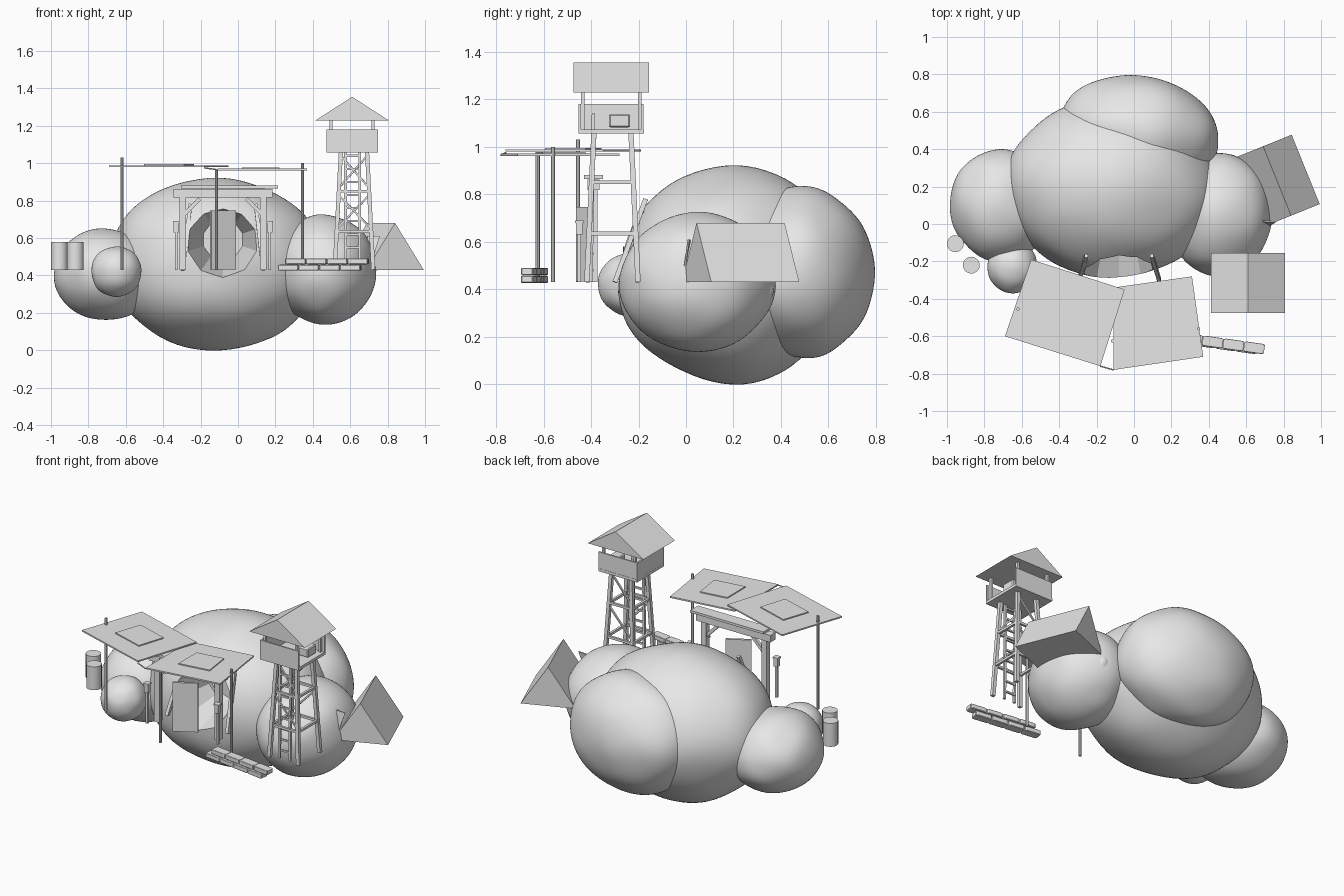
import bpy, bmesh, math
from mathutils import Vector, noise

cube = bpy.data.objects.get("Cube")
if cube:
    bpy.data.objects.remove(cube, do_unlink=True)

grey = bpy.data.materials.new("plain_grey")
grey.use_nodes = True
grey.diffuse_color = (0.8, 0.8, 0.8, 1)
grey.node_tree.nodes["Principled BSDF"].inputs["Base Color"].default_value = grey.diffuse_color

GROUND = 0.43


def finish(name):
    ob = bpy.context.object
    ob.name = name
    ob.data.materials.append(grey)
    return ob


def box(name, centre, size, turn=0):
    bpy.ops.mesh.primitive_cube_add(size=1, location=centre, rotation=(0, 0, turn))
    ob = finish(name)
    ob.scale = size
    return ob


def bar(name, a, b, width=0.015, depth=None):
    a, b = Vector(a), Vector(b)
    ob = box(name, (a + b) / 2, (width, depth or width, (b - a).length))
    ob.rotation_mode = 'QUATERNION'
    ob.rotation_quaternion = Vector((0, 0, 1)).rotation_difference(b - a)
    return ob


def cylinder(name, x, y, low, high, radius, sides=16):
    bpy.ops.mesh.primitive_cylinder_add(vertices=sides, radius=radius, depth=high - low,
                                        location=(x, y, (low + high) / 2))
    ob = finish(name)
    bpy.ops.object.shade_smooth_by_angle()
    return ob


def prism(name, outline, direction):
    """Extrude a flat outline along a direction."""
    bm = bmesh.new()
    face = bm.faces.new([bm.verts.new(p) for p in outline])
    moved = bmesh.ops.extrude_face_region(bm, geom=[face])["geom"]
    verts = [v for v in moved if isinstance(v, bmesh.types.BMVert)]
    bmesh.ops.translate(bm, verts=verts, vec=direction)
    bmesh.ops.recalc_face_normals(bm, faces=bm.faces)
    mesh = bpy.data.meshes.new(name)
    bm.to_mesh(mesh)
    bm.free()
    ob = bpy.data.objects.new(name, mesh)
    bpy.context.collection.objects.link(ob)
    mesh.materials.append(grey)
    return ob


def gable(name, centre, width, length, height, turn=0):
    w, l = width / 2, length / 2
    ob = prism(name, [(-w, -l, 0), (w, -l, 0), (0, -l, height)], (0, length, 0))
    ob.location = centre
    ob.rotation_euler.z = turn
    return ob


def rock(name, centre, radii, turn=0, lump=0.035):
    bpy.ops.mesh.primitive_ico_sphere_add(subdivisions=5, radius=1, location=centre,
                                          rotation=(0, 0, turn))
    ob = finish(name)
    offset = Vector(centre) * 7
    for v in ob.data.vertices:
        n = v.co.normalized()
        swell = 1 + lump * noise.noise(n * 1.6 + offset)
        v.co = Vector([n[i] * radii[i] * swell for i in range(3)])
    bpy.ops.object.shade_smooth_by_angle()
    return ob


# Floating rock masses
main = rock("main_rock", (-0.12, 0.19, 0.46), (0.57, 0.48, 0.455))
rock("back_rock", (0.03, 0.49, 0.47), (0.43, 0.3, 0.36), math.radians(-10))
rock("left_rock", (0.46, 0.05, 0.43), (0.28, 0.33, 0.29))
rock("right_rock", (-0.71, 0.1, 0.405), (0.275, 0.3, 0.245))
rock("small_front_rock", (-0.65, -0.23, 0.42), (0.135, 0.14, 0.135))
rock("small_side_rock", (0.52, 0.32, 0.4), (0.045, 0.05, 0.06))

# Cave mouth hollowed out of the main rock
bpy.ops.mesh.primitive_cone_add(vertices=10, radius1=0.26, radius2=0.11, depth=0.5,
                                location=(-0.08, -0.23, 0.59),
                                rotation=(math.radians(-90), 0, 0))
cutter = finish("cave_cutter")
cutter.hide_render = True
cutter.hide_set(True)
cut = main.modifiers.new("cave", 'BOOLEAN')
cut.operation = 'DIFFERENCE'
cut.solver = 'EXACT'
cut.object = cutter

# Gate in front of the cave
GATE_Y = -0.39
for side in (-1, 1):
    x = -0.08 + side * 0.215
    box("gate_post", (x, GATE_Y, 0.625), (0.035, 0.035, 0.39))
    bar("gate_brace", (x, GATE_Y, 0.72), (x - side * 0.09, GATE_Y, 0.81), 0.02)
    bar("cave_prop", (x, -0.3, GROUND), (x - side * 0.04, -0.17, 0.78), 0.02)
    # Lantern stakes
    x = -0.08 + side * 0.25
    box("lantern_stake", (x, -0.45, 0.55), (0.014, 0.014, 0.24))
    box("lantern", (x, -0.45, 0.655), (0.028, 0.028, 0.05))
    box("lantern_cap", (x, -0.45, 0.685), (0.036, 0.036, 0.01))
box("gate_lintel", (-0.08, GATE_Y, 0.84), (0.53, 0.05, 0.045))
box("gate_top_beam", (-0.045, GATE_Y, 0.873), (0.52, 0.08, 0.015))
box("gate_door", (-0.08, -0.42, 0.59), (0.15, 0.015, 0.315), math.radians(30))

# Canopy sheets, each with a patch on top
canopies = {
    "right_canopy": (0.98, [(-0.55, -0.19), (-0.05, -0.35), (-0.18, -0.76), (-0.69, -0.6)]),
    "left_canopy": (0.962, [(-0.11, -0.34), (0.31, -0.28), (0.37, -0.71), (-0.11, -0.78)]),
}
for name, (z, corners) in canopies.items():
    points = [Vector((x, y, z)) for x, y in corners]
    mid = sum(points, Vector()) / 4
    prism(name, points, (0, 0, 0.009))
    patch = [mid + (p - mid) * 0.42 + Vector((0, 0, 0.009)) for p in points]
    prism(name + "_patch", patch, (0, 0, 0.007))
for x, y, top in ((-0.62, -0.455, 1.03), (-0.115, -0.625, 0.97), (0.345, -0.56, 1.0)):
    cylinder("canopy_pole", x, y, GROUND, top, 0.009, 8)
bar("canopy_tie", (-0.18, -0.76, 0.975), (-0.11, -0.78, 0.965), 0.006)

# Watchtower legs and bracing
TX, TY = 0.62, -0.31


def leg(sx, sy, z):
    t = (z - GROUND) / 0.63
    return Vector((TX + sx * (0.103 - 0.033 * t), TY + sy * (0.108 - 0.03 * t), z))


signs = [(-1, -1), (1, -1), (1, 1), (-1, 1)]
for i, (sx, sy) in enumerate(signs):
    nx, ny = signs[(i + 1) % 4]
    bar("tower_leg", leg(sx, sy, GROUND), leg(sx, sy, 1.06), 0.022)
    for z in (0.635, 0.85):
        bar("tower_rail", leg(sx, sy, z), leg(nx, ny, z), 0.015)
    if sx != nx:
        bar("tower_brace", leg(sx, sy, 0.83), leg(nx, ny, 0.65), 0.01)
        bar("tower_brace", leg(sx, sy, 1.04), leg(nx, ny, 0.87), 0.01)
    box("roof_post", (TX - 0.01 + sx * 0.112, TY - 0.005 + sy * 0.12, 1.15),
        (0.016, 0.016, 0.18))

# Watchtower ladder
for x in (0.575, 0.65):
    bar("ladder_rail", (x, -0.4, GROUND), (x, -0.39, 1.14), 0.014)
for i in range(9):
    bar("ladder_rung", (0.575, -0.395, 0.48 + i * 0.07), (0.65, -0.395, 0.48 + i * 0.07), 0.011)

# Watchtower cabin, open on its left side
CX, CY = 0.61, -0.315
box("cabin_floor", (CX, CY, 1.065), (0.275, 0.275, 0.018))
for y in (-0.448, -0.184):
    box("cabin_wall", (CX, y, 1.12), (0.275, 0.01, 0.12))
box("cabin_wall", (0.478, CY, 1.12), (0.01, 0.27, 0.12))
crate = box("cabin_crate", (0.69, -0.28, 1.11), (0.07, 0.09, 0.055))
crate.modifiers.new("rounding", 'BEVEL').width = 0.08
gable("tower_roof", (CX, CY, 1.228), 0.395, 0.32, 0.127)

# Tent with an entrance flap
TURN = math.radians(22)
gable("tent", (0.765, 0.23, GROUND), 0.33, 0.4, 0.25, TURN)
prism("tent_flap", [(0.7, -0.01, GROUND), (0.65, 0.01, GROUND), (0.69, 0.02, 0.61),
                    (0.755, 0.015, 0.61)], (0.003, -0.008, 0))

# Barrels
for x, y in ((-0.955, -0.105), (-0.87, -0.22)):
    cylinder("barrel", x, y, GROUND, 0.58, 0.045, 20)

# Two rows of sandbags
along = Vector((0.99, -0.14, 0))
for row in range(2):
    for i in range(4):
        place = Vector((0.27 + row * 0.04, -0.615, 0.442 + row * 0.033)) + along * (i * 0.112)
        bag = box("sandbag", place, (0.11, 0.055, 0.031), math.atan2(along.y, along.x))
        round_off = bag.modifiers.new("rounding", 'BEVEL')
        round_off.width = 0.12
        round_off.segments = 2
